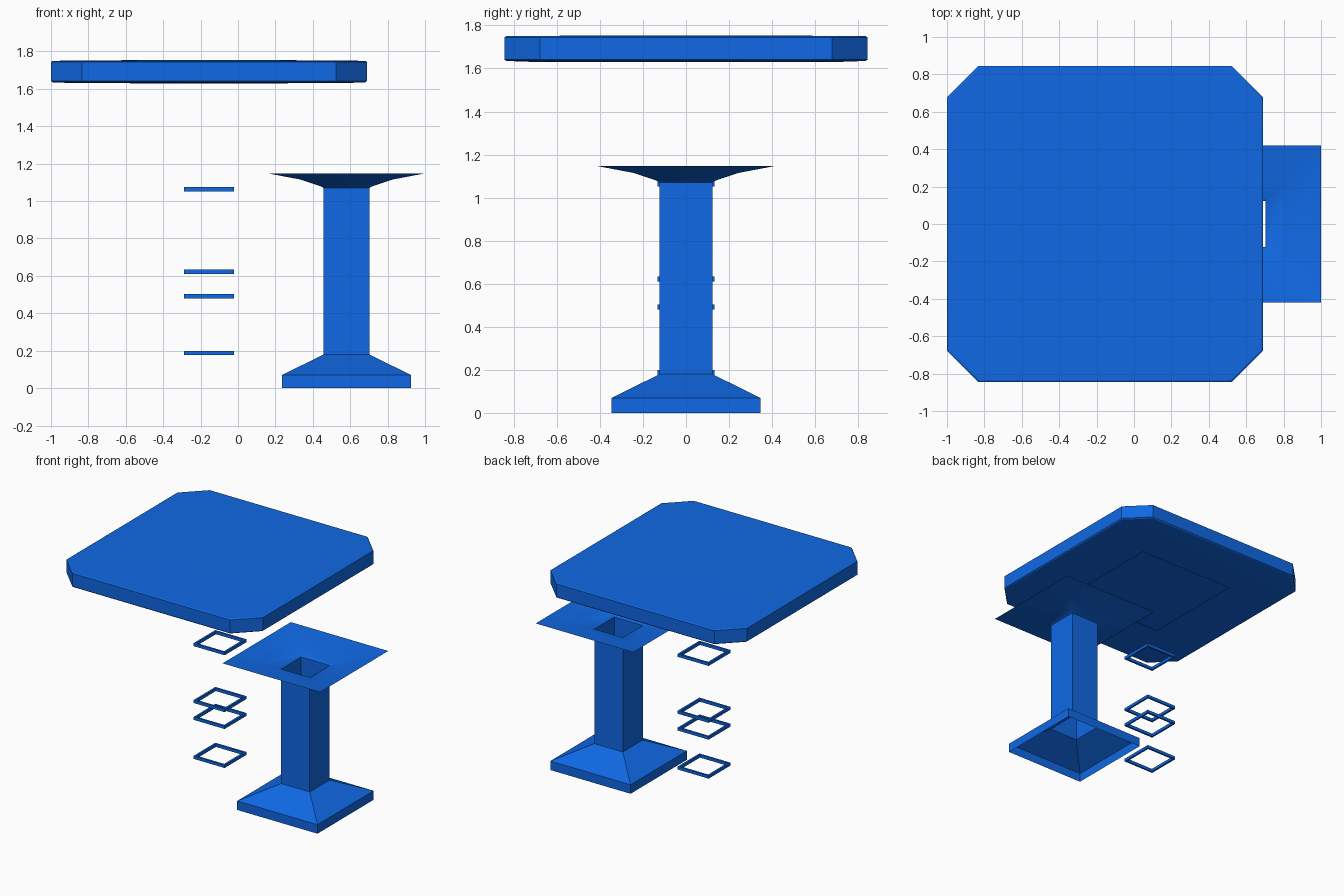
import bpy, bmesh

if "Cube" in bpy.data.objects:
    bpy.data.objects.remove(bpy.data.objects["Cube"])

blue = bpy.data.materials.new("blue_paint")
blue.diffuse_color = (0.005, 0.14, 0.78, 1)
blue.use_nodes = True
blue.node_tree.nodes["Principled BSDF"].inputs["Base Color"].default_value = blue.diffuse_color


def outline(h, c):
    """Square of half-width h with corners cut by c (four points if c is 0)."""
    if c == 0:
        return [(h, -h), (h, h), (-h, h), (-h, -h)]
    k = h - c
    return [(h, -k), (h, k), (k, h), (-k, h), (-h, k), (-h, -k), (-k, -h), (k, -h)]


def loft(name, cx, profile, cut=0, cap_top=False, closed=False, cz=0):
    """Skin a stack of (half_width, z[, corner cut]) outlines."""
    bm = bmesh.new()
    rings = []
    for p in profile:
        c = p[2] if len(p) > 2 else cut
        rings.append([bm.verts.new((cx + x, y, p[1] + cz)) for x, y in outline(p[0], c)])
    pairs = list(zip(rings, rings[1:]))
    if closed:
        pairs.append((rings[-1], rings[0]))
    for a, b in pairs:
        n = len(a)
        for i in range(n):
            j = (i + 1) % n
            bm.faces.new((a[i], a[j], b[j], b[i]))
    if cap_top:
        bm.faces.new(rings[-1])
    bmesh.ops.remove_doubles(bm, verts=bm.verts, dist=0.0005)
    me = bpy.data.meshes.new(name)
    bm.to_mesh(me)
    bm.free()
    ob = bpy.data.objects.new(name, me)
    bpy.context.collection.objects.link(ob)
    me.materials.append(blue)
    bpy.context.view_layer.objects.active = ob
    for o in bpy.context.selected_objects:
        o.select_set(False)
    ob.select_set(True)
    bpy.ops.object.shade_smooth_by_angle(angle=0.52)
    return ob


# Tabletop: chamfered slab, slightly domed, open square socket underneath
loft("tabletop", -0.155, [
    (0.416, 1.63, 0.0001), (0.725, 1.631, 0.13), (0.836, 1.635, 0.163),
    (0.844, 1.642, 0.165), (0.844, 1.744, 0.165), (0.836, 1.75, 0.163),
    (0.345, 1.754, 0.07)], cap_top=True)

# Pedestal: hollow foot, square column and flared funnel, open at both ends
loft("pedestal", 0.58, [
    (0.345, 0), (0.345, 0.07), (0.1225, 0.18), (0.1225, 1.07),
    (0.14, 1.08), (0.245, 1.115), (0.419, 1.148)])

# Trim collars for the column, laid out beside it
for i, z in enumerate((0.188, 0.491, 0.622, 1.064)):
    loft(f"trim_collar_{i + 1}", -0.155, [
        (0.1335, -0.0115), (0.1335, 0.0115), (0.119, 0.0115), (0.119, -0.0115)],
        closed=True, cz=z)
